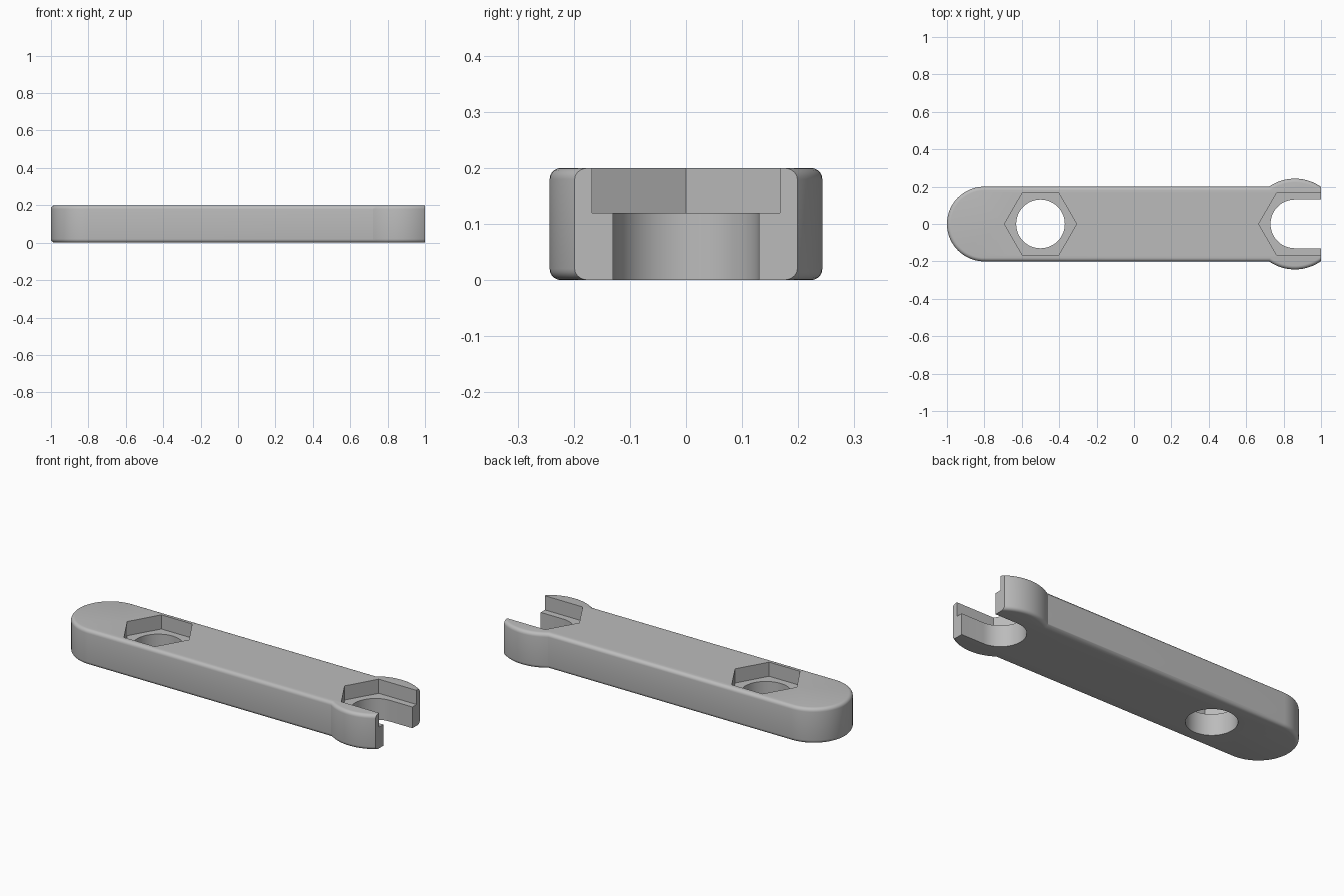
import bpy, bmesh
from math import sin, cos, pi, asin

if "Cube" in bpy.data.objects:
    bpy.data.objects.remove(bpy.data.objects["Cube"])

THICK, BAR_R, HEAD_R, ROUND = 0.2, 0.2, 0.243, 0.02
HOLE_X, HEAD_X = -0.5, 0.86
HOLE_R, HEX_R, HEX_HALF = 0.13, 0.193, 0.167
POCKET_Z = 0.12


def arc(cx, r, start, end, n):
    """Points on an arc centred on the long axis, ends included."""
    return [(cx + r * cos(start + (end - start) * i / n),
             r * sin(start + (end - start) * i / n)) for i in range(n + 1)]


def prism(name, outline, z0, z1, rounding=0):
    """Extrude an outline upward, optionally rounding its rims."""
    bm = bmesh.new()
    base = bm.faces.new([bm.verts.new((x, y, z0)) for x, y in outline])
    top = bmesh.ops.extrude_face_region(bm, geom=[base])["geom"]
    bmesh.ops.translate(bm, vec=(0, 0, z1 - z0),
                        verts=[v for v in top if isinstance(v, bmesh.types.BMVert)])
    bmesh.ops.recalc_face_normals(bm, faces=bm.faces)
    if rounding:
        rims = [e for e in bm.edges if abs(e.verts[0].co.z - e.verts[1].co.z) < 1e-5]
        bmesh.ops.bevel(bm, geom=rims, offset=rounding, segments=5,
                        profile=0.5, affect='EDGES')
    mesh = bpy.data.meshes.new(name)
    bm.to_mesh(mesh)
    bm.free()
    obj = bpy.data.objects.new(name, mesh)
    bpy.context.collection.objects.link(obj)
    return obj


def cut(body, name, outline, z0, z1):
    """Subtract a prism from the body."""
    cutter = prism(name, outline, z0, z1)
    cutter.hide_render = True
    bpy.context.view_layer.objects.active = body
    mod = body.modifiers.new(name, 'BOOLEAN')
    mod.operation, mod.solver, mod.object = 'DIFFERENCE', 'EXACT', cutter
    bpy.ops.object.modifier_apply(modifier=mod.name)
    bpy.data.objects.remove(cutter)


# Handle with a round tail and a wider round head
neck = pi - asin(BAR_R / HEAD_R)
outline = arc(-0.8, BAR_R, pi / 2, 3 * pi / 2, 36) + arc(HEAD_X, HEAD_R, -neck, neck, 56)
wrench = prism("wrench_body", outline, 0, THICK, ROUND)

# Flat end of the jaws
cut(wrench, "end_cutter", [(1, -0.5), (1.5, -0.5), (1.5, 0.5), (1, 0.5)], -0.1, 0.4)

# Closed hexagon socket with a through hole
cut(wrench, "hole_cutter", arc(HOLE_X, HOLE_R, 0, 2 * pi, 48)[:-1], -0.1, 0.4)
cut(wrench, "hexagon_cutter", arc(HOLE_X, HEX_R, 0, 2 * pi, 6)[:-1], POCKET_Z, 0.4)

# Open jaw: round-bottomed slot, and a hexagon pocket running out of the end
slot = arc(HEAD_X, HOLE_R, pi / 2, 3 * pi / 2, 24) + [(1.3, -HOLE_R), (1.3, HOLE_R)]
cut(wrench, "slot_cutter", slot, -0.1, 0.4)
pocket = arc(HEAD_X, HEX_R, 2 * pi / 3, 4 * pi / 3, 2) + [(1.3, -HEX_HALF), (1.3, HEX_HALF)]
cut(wrench, "pocket_cutter", pocket, POCKET_Z, 0.4)

# Plain grey finish
grey = bpy.data.materials.new("grey")
grey.use_nodes = True
colour = (0.5, 0.5, 0.5, 1)
grey.diffuse_color = colour
grey.node_tree.nodes["Principled BSDF"].inputs["Base Color"].default_value = colour
wrench.data.materials.clear()
wrench.data.materials.append(grey)

bpy.ops.object.select_all(action='DESELECT')
wrench.select_set(True)
bpy.context.view_layer.objects.active = wrench
bpy.ops.object.shade_smooth_by_angle(angle=pi / 6)
